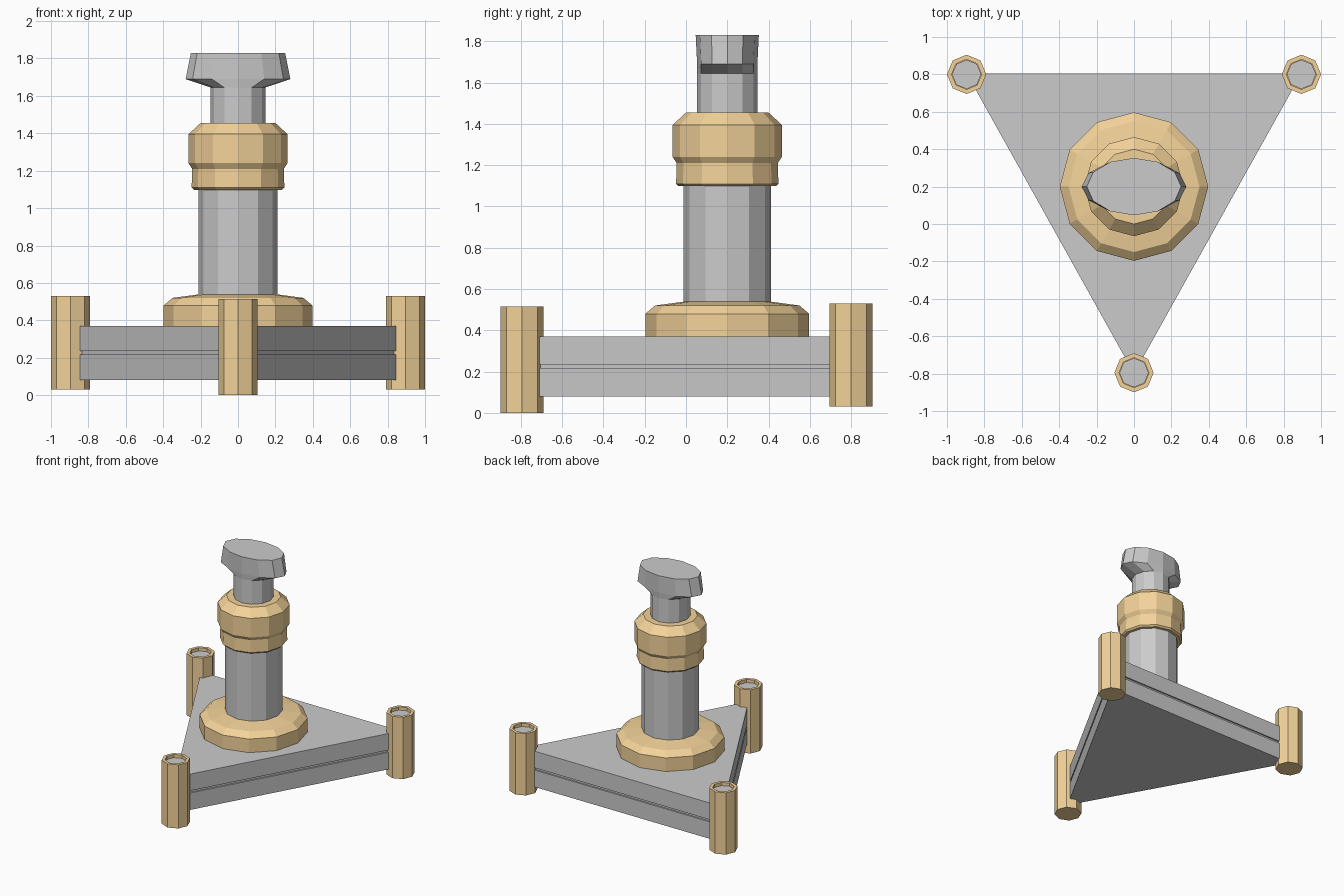
import bpy, bmesh
from math import sin, cos, pi

if "Cube" in bpy.data.objects:
    bpy.data.objects.remove(bpy.data.objects["Cube"])

brass = bpy.data.materials.new("brass")
brass.diffuse_color = (0.9, 0.65, 0.32, 1)
brass.use_nodes = True
brass.node_tree.nodes["Principled BSDF"].inputs["Base Color"].default_value = brass.diffuse_color


def finish(name, bm, mat=None):
    bmesh.ops.recalc_face_normals(bm, faces=bm.faces)
    me = bpy.data.meshes.new(name)
    bm.to_mesh(me)
    bm.free()
    ob = bpy.data.objects.new(name, me)
    bpy.context.collection.objects.link(ob)
    if mat:
        me.materials.append(mat)
    return ob


def loft(name, rings, centre, sides=12, mat=None):
    """Join rings of (x radius, y radius, z) and cap both ends."""
    bm = bmesh.new()
    loops = [[bm.verts.new((centre[0] + rx * cos(2 * pi * i / sides),
                            centre[1] + ry * sin(2 * pi * i / sides), z))
              for i in range(sides)] for rx, ry, z in rings]
    for a, b in zip(loops, loops[1:]):
        for i in range(sides):
            j = (i + 1) % sides
            bm.faces.new((a[i], a[j], b[j], b[i]))
    bm.faces.new(loops[0][::-1])
    bm.faces.new(loops[-1])
    return finish(name, bm, mat)


def lathe(name, profile, centre, sides=12, mat=None):
    return loft(name, [(r, r, z) for r, z in profile], centre, sides, mat)


def triangle_slab(name, z0, z1, inset=0.0):
    bm = bmesh.new()
    pts = [(-0.895 + 1.6 * inset, 0.805 - inset),
           (0, -0.8 + 2 * inset),
           (0.895 - 1.6 * inset, 0.805 - inset)]
    face = bm.faces.new([bm.verts.new((x, y, z0)) for x, y in pts])
    ext = bmesh.ops.extrude_face_region(bm, geom=[face])
    top = [v for v in ext["geom"] if isinstance(v, bmesh.types.BMVert)]
    bmesh.ops.translate(bm, verts=top, vec=(0, 0, z1 - z0))
    if len(bm.faces) < 5:
        bm.faces.new([v for v in bm.verts if v not in top])
    return finish(name, bm)


# Two stacked triangular plates with a thin recessed core between them
triangle_slab("base_lower_plate", 0.08, 0.217)
triangle_slab("base_groove_core", 0.20, 0.25, 0.012)
triangle_slab("base_upper_plate", 0.235, 0.37)

# Corner posts: brass sleeves with a recessed grey core
for name, x, y, z0, z1 in (("front", 0, -0.795, 0, 0.515),
                           ("back_left", -0.895, 0.8, 0.03, 0.53),
                           ("back_right", 0.895, 0.8, 0.03, 0.53)):
    lathe(name + "_post", [(0.105, z0), (0.105, z1), (0.08, z1), (0.08, z1 - 0.035)],
          (x, y), 8, brass)
    lathe(name + "_post_core", [(0.078, z1 - 0.08), (0.078, z1 - 0.025)], (x, y), 8)

# Central column, with its foot flange and upper collar
axis = (0, 0.2)
lathe("foot_flange", [(0.397, 0.365), (0.397, 0.48), (0.35, 0.52), (0.2, 0.54)],
      axis, 12, brass)
lathe("column", [(0.212, 0.40), (0.212, 1.15)], axis)
lathe("upper_collar", [(0.235, 1.098), (0.248, 1.11), (0.245, 1.21), (0.265, 1.24),
                       (0.265, 1.395), (0.2, 1.455), (0.14, 1.455)], axis, 12, brass)

# Inner shaft flaring into an oval grip
loft("shaft_and_grip", [(0.147, 0.147, 1.40), (0.147, 0.147, 1.645),
                        (0.28, 0.146, 1.69), (0.252, 0.153, 1.83)], axis)
